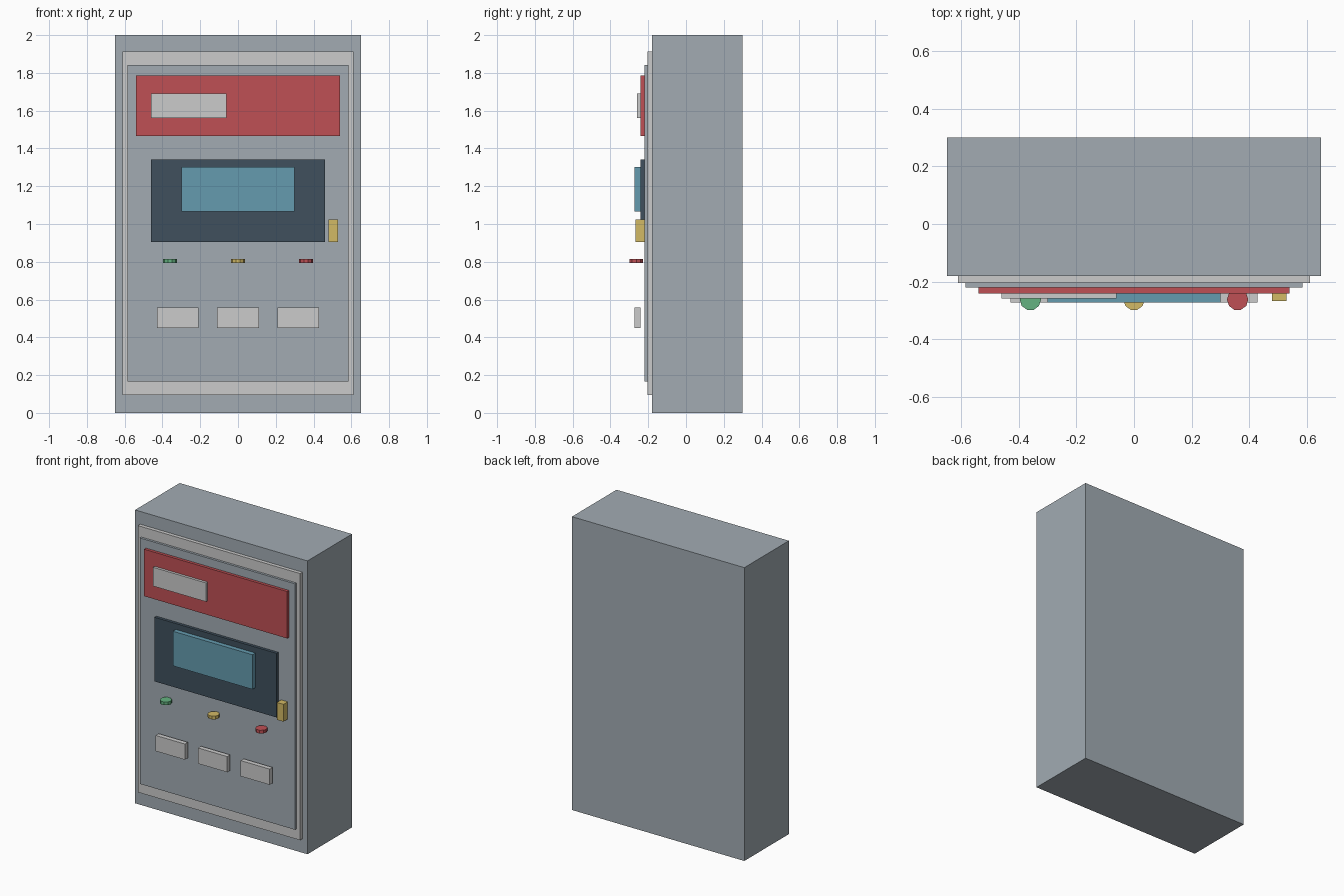
import bpy
import math

if "Cube" in bpy.data.objects:
    bpy.data.objects.remove(bpy.data.objects["Cube"])


def material(name, rgb):
    mat = bpy.data.materials.new(name)
    mat.diffuse_color = (*rgb, 1.0)
    mat.use_nodes = True
    mat.node_tree.nodes["Principled BSDF"].inputs["Base Color"].default_value = mat.diffuse_color
    return mat


STEEL = material("steel", (0.36, 0.41, 0.45))
RED = material("red", (0.52, 0.08, 0.09))
DARK = material("dark_slate", (0.05, 0.08, 0.11))
BLUE = material("screen_blue", (0.13, 0.33, 0.43))
YELLOW = material("yellow", (0.65, 0.49, 0.13))
GREEN = material("green", (0.13, 0.45, 0.22))


def finish(name, mat):
    obj = bpy.context.object
    obj.name = name
    bpy.ops.object.transform_apply(location=False, rotation=True, scale=True)
    if mat:
        obj.data.materials.append(mat)
    return obj


def box(name, x, y, z, mat=None):
    """Box spanning the (min, max) pairs on each axis."""
    spans = (x, y, z)
    bpy.ops.mesh.primitive_cube_add(size=1, location=[(a + b) / 2 for a, b in spans])
    bpy.context.object.scale = [b - a for a, b in spans]
    return finish(name, mat)


# Cabinet body with stepped front
box("cabinet_body", (-0.65, 0.65), (-0.18, 0.30), (0, 2), STEEL)
box("door_frame", (-0.612, 0.612), (-0.205, -0.18), (0.095, 1.913))
box("door_panel", (-0.585, 0.585), (-0.221, -0.205), (0.165, 1.842), STEEL)

# Header band and its label plate
box("header_band", (-0.54, 0.54), (-0.241, -0.221), (1.465, 1.785), RED)
box("header_label", (-0.46, -0.06), (-0.259, -0.241), (1.562, 1.69))

# Display
box("display_bezel", (-0.46, 0.46), (-0.241, -0.221), (0.905, 1.342), DARK)
box("display_screen", (-0.30, 0.30), (-0.273, -0.241), (1.066, 1.302), BLUE)

# Door handle
box("door_handle", (0.48, 0.53), (-0.267, -0.221), (0.905, 1.023), YELLOW)

# Row of round buttons, lying flat with a vertical axis
for name, x, mat in (("start", -0.36, GREEN), ("reset", 0, YELLOW), ("stop", 0.36, RED)):
    bpy.ops.mesh.primitive_cylinder_add(
        vertices=10, radius=0.037, depth=0.022,
        location=(x, -0.263, 0.805), rotation=(0, 0, math.radians(18)))
    finish(name + "_button", mat)

# Row of lower plates
for i, x in enumerate((-0.32, 0, 0.32)):
    box(f"lower_plate_{i + 1}", (x - 0.11, x + 0.11), (-0.273, -0.241), (0.45, 0.557))
